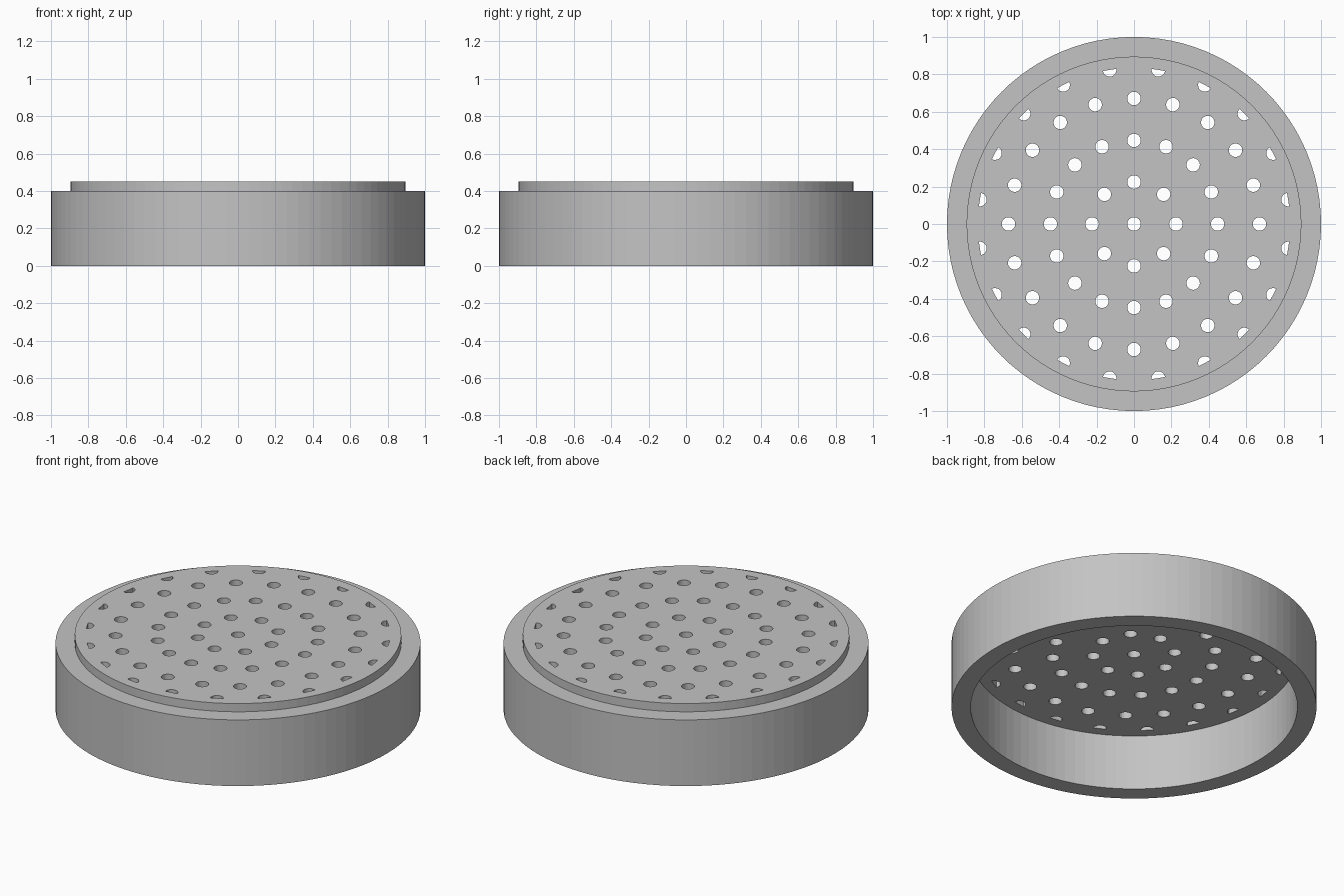
import bpy, bmesh
from math import pi, cos, sin, radians

cube = bpy.data.objects.get("Cube")
if cube:
    bpy.data.objects.remove(cube, do_unlink=True)

SEGMENTS = 96
HOLE_R = 0.036

grey = bpy.data.materials.new("plain grey")
grey.use_nodes = True
colour = (0.55, 0.55, 0.55, 1)
grey.diffuse_color = colour
grey.node_tree.nodes["Principled BSDF"].inputs["Base Color"].default_value = colour


def make_object(name, bm):
    bmesh.ops.recalc_face_normals(bm, faces=bm.faces)
    mesh = bpy.data.meshes.new(name)
    bm.to_mesh(mesh)
    bm.free()
    mesh.materials.append(grey)
    obj = bpy.data.objects.new(name, mesh)
    bpy.context.collection.objects.link(obj)
    return obj


# Cap body: stepped rim and hollow underside, turned from one profile
profile = [(0.895, 0.335), (0.895, 0), (1, 0), (1, 0.4), (0.895, 0.4), (0.895, 0.45)]
bm = bmesh.new()
rings = [[bm.verts.new((r * cos(2 * pi * i / SEGMENTS), r * sin(2 * pi * i / SEGMENTS), z))
          for i in range(SEGMENTS)] for r, z in profile]
for low, high in zip(rings, rings[1:]):
    for i in range(SEGMENTS):
        j = (i + 1) % SEGMENTS
        bm.faces.new((low[i], low[j], high[j], high[i]))
bm.faces.new(rings[0])
bm.faces.new(rings[-1])
cap = make_object("perforated_cap", bm)

# Hole cutter: rings of round holes, the outermost ring being half holes
bm = bmesh.new()


def add_hole(distance, angle, half=False):
    start, sweep, steps = (pi / 2, pi, 13) if half else (0, 2 * pi, 24)
    span = steps - 1 if half else steps
    verts = []
    for k in range(steps):
        a = angle + start + sweep * k / span
        verts.append(bm.verts.new((distance * cos(angle) + HOLE_R * cos(a),
                                   distance * sin(angle) + HOLE_R * sin(a), 0.2)))
    base = bm.faces.new(verts)
    top = bmesh.ops.extrude_face_region(bm, geom=[base])["geom"]
    bmesh.ops.translate(bm, vec=(0, 0, 0.4),
                        verts=[g for g in top if isinstance(g, bmesh.types.BMVert)])


add_hole(0, 0)
for distance, count in ((0.224, 8), (0.447, 16), (0.671, 20)):
    for i in range(count):
        add_hole(distance, 2 * pi * i / count)
for i in range(20):
    add_hole(0.834, radians(9 + 18 * i), half=True)
cutter = make_object("hole_cutter", bm)
cutter.hide_render = True

# Cut the holes, then drop the cutter
cut = cap.modifiers.new("holes", "BOOLEAN")
cut.operation = "DIFFERENCE"
cut.solver = "EXACT"
cut.object = cutter
bpy.context.view_layer.objects.active = cap
cap.select_set(True)
bpy.ops.object.modifier_apply(modifier=cut.name)
bpy.data.objects.remove(cutter, do_unlink=True)
